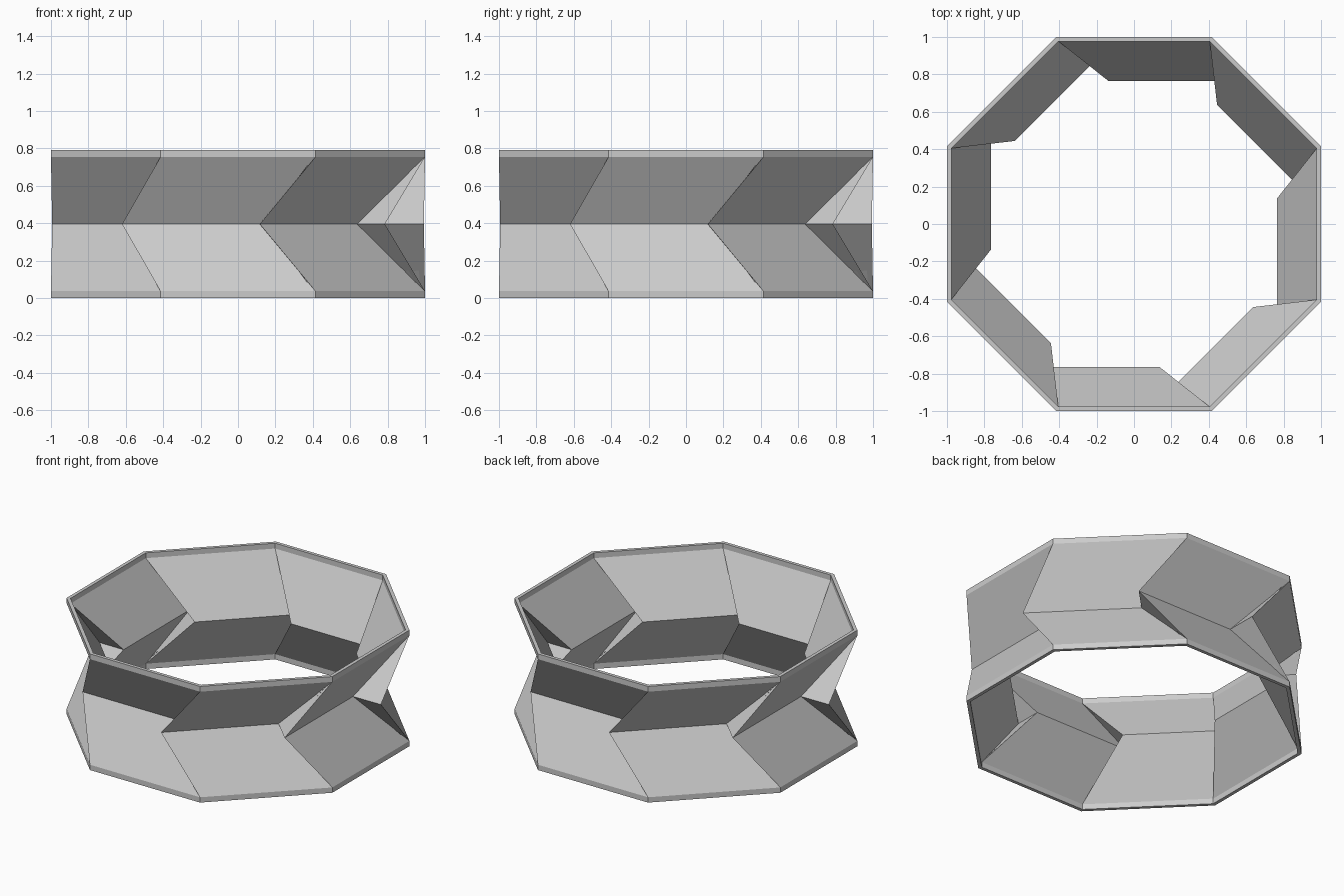
import bpy, bmesh, math

if "Cube" in bpy.data.objects:
    bpy.data.objects.remove(bpy.data.objects["Cube"])

N = 8                       # sides of the ring
HEIGHT = 0.79
RIM = 0.036                 # height of each rim band
MID = HEIGHT / 2

grey = bpy.data.materials.new("light grey")
grey.diffuse_color = (0.6, 0.6, 0.6, 1)
grey.use_nodes = True
grey.node_tree.nodes["Principled BSDF"].inputs["Base Color"].default_value = grey.diffuse_color

bm = bmesh.new()


def point(k, apothem, t, z):
    """Vertex on side k, at a distance from the axis and an offset along the side."""
    a = math.radians(-90) + k * 2 * math.pi / N
    return bm.verts.new((apothem * math.cos(a) - t * math.sin(a),
                         apothem * math.sin(a) + t * math.cos(a), z))


def shell(rim_r, waist_r, start, end):
    """One skin: two vertical rims joined by twisted, pinched panels."""
    half = rim_r * math.tan(math.pi / N)
    rings = [[point(k, rim_r, half, z) for k in range(N)]
             for z in (0, RIM, HEIGHT - RIM, HEIGHT)]
    first = [point(k, waist_r, start, MID) for k in range(N)]
    last = [point(k, waist_r, end, MID) for k in range(N)]
    for k in range(N):
        n = (k + 1) % N
        # rim bands
        for lo, hi in ((rings[0], rings[1]), (rings[2], rings[3])):
            bm.faces.new((lo[k - 1], lo[k], hi[k], hi[k - 1]))
        # slanted panels and the folded triangles between them
        for ring in (rings[1], rings[2]):
            bm.faces.new((ring[k - 1], ring[k], last[k], first[k]))
            bm.faces.new((ring[k], first[n], last[k]))
    return rings[0], rings[3]


outer = shell(1.0, 0.785, -0.62, 0.115)
inner = shell(0.977, 0.765, -0.571, 0.137)

# flat edges closing the top and bottom
for o, i in zip(outer, inner):
    for k in range(N):
        bm.faces.new((o[k - 1], o[k], i[k], i[k - 1]))

bmesh.ops.recalc_face_normals(bm, faces=bm.faces)
mesh = bpy.data.meshes.new("folded_ring")
bm.to_mesh(mesh)
bm.free()
mesh.materials.append(grey)
ring = bpy.data.objects.new("folded_ring", mesh)
bpy.context.collection.objects.link(ring)
